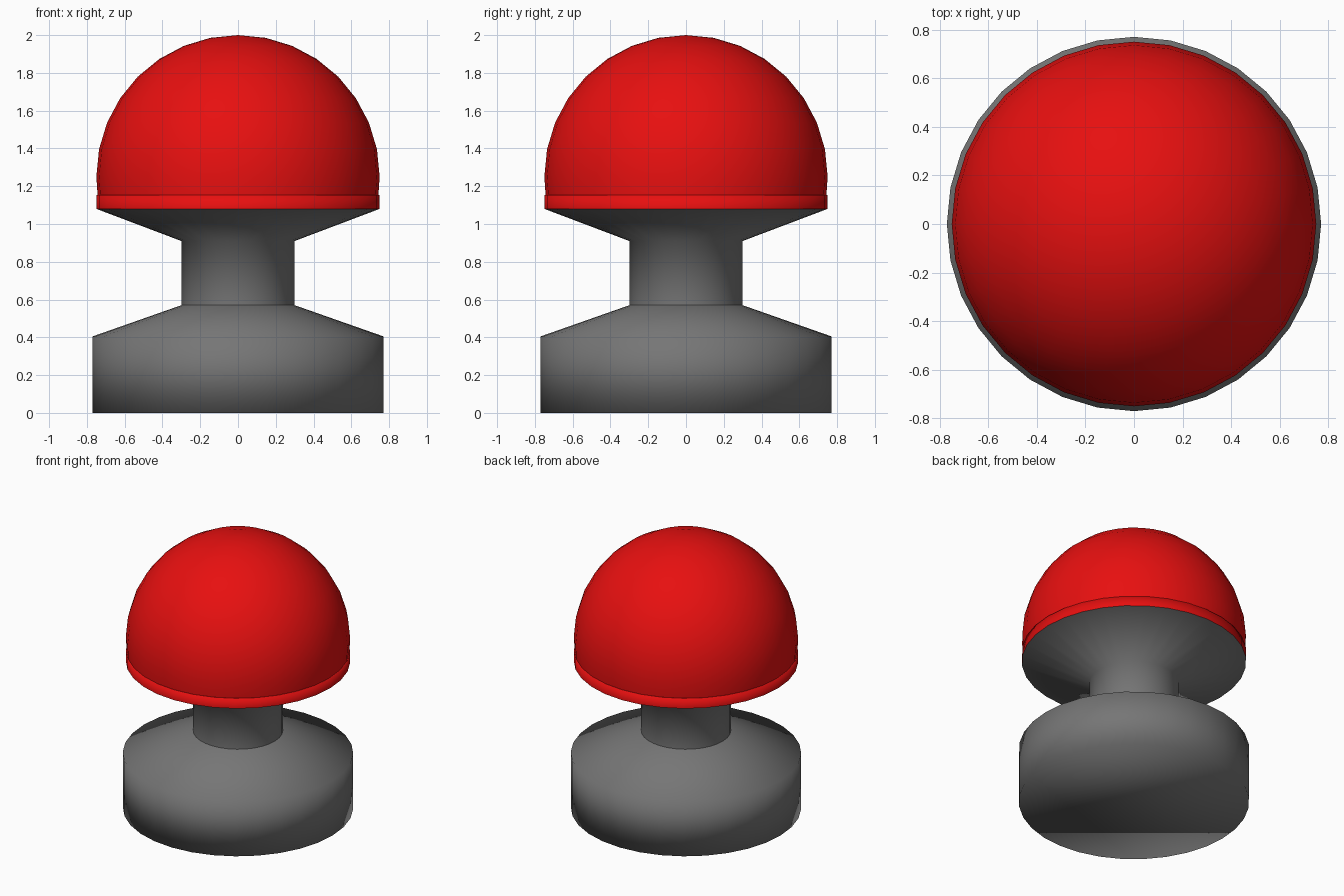
import bpy, bmesh, math

if "Cube" in bpy.data.objects:
    bpy.data.objects.remove(bpy.data.objects["Cube"])

SIDES = 32


def material(name, rgb):
    m = bpy.data.materials.new(name)
    m.diffuse_color = (*rgb, 1)
    m.use_nodes = True
    m.node_tree.nodes["Principled BSDF"].inputs["Base Color"].default_value = m.diffuse_color
    return m


grey = material("dark grey", (0.18, 0.18, 0.18))
red = material("red", (0.8, 0.005, 0.005))


def turned(name, profile, mat, cap_bottom=False):
    """Revolve (radius, height) points around z; radius 0 makes a pole."""
    bm = bmesh.new()
    rings = []
    for r, z in profile:
        if r == 0:
            rings.append([bm.verts.new((0, 0, z))] * SIDES)
        else:
            angles = [2 * math.pi * i / SIDES for i in range(SIDES)]
            rings.append([bm.verts.new((r * math.cos(a), r * math.sin(a), z)) for a in angles])
    for low, high in zip(rings, rings[1:]):
        for i in range(SIDES):
            j = (i + 1) % SIDES
            corners = dict.fromkeys((low[i], low[j], high[j], high[i]))
            bm.faces.new(list(corners))
    if cap_bottom:
        bm.faces.new(rings[0][::-1])
    for f in bm.faces:
        f.smooth = True
    mesh = bpy.data.meshes.new(name)
    bm.to_mesh(mesh)
    bm.free()
    mesh.materials.append(mat)
    obj = bpy.data.objects.new(name, mesh)
    bpy.context.collection.objects.link(obj)
    return obj


# Drum base with sloping shoulder
turned("base", [(0.77, 0), (0.77, 0.405), (0.30, 0.57)], grey, cap_bottom=True)

# Neck flaring out to carry the cap
turned("neck", [(0.30, 0.57), (0.30, 0.91), (0.75, 1.08)], grey)

# Thin band under the dome
turned("cap_rim", [(0.75, 1.08), (0.75, 1.153), (0.743, 1.153)], red)

# Domed button, slightly more than half a sphere
R, CENTRE = 0.75, 1.25
dome = [(0.743, 1.15)]
for k in range(8):
    a = k * math.pi / 16
    dome.append((R * math.cos(a), CENTRE + R * math.sin(a)))
dome.append((0, CENTRE + R))
turned("dome", dome, red)
